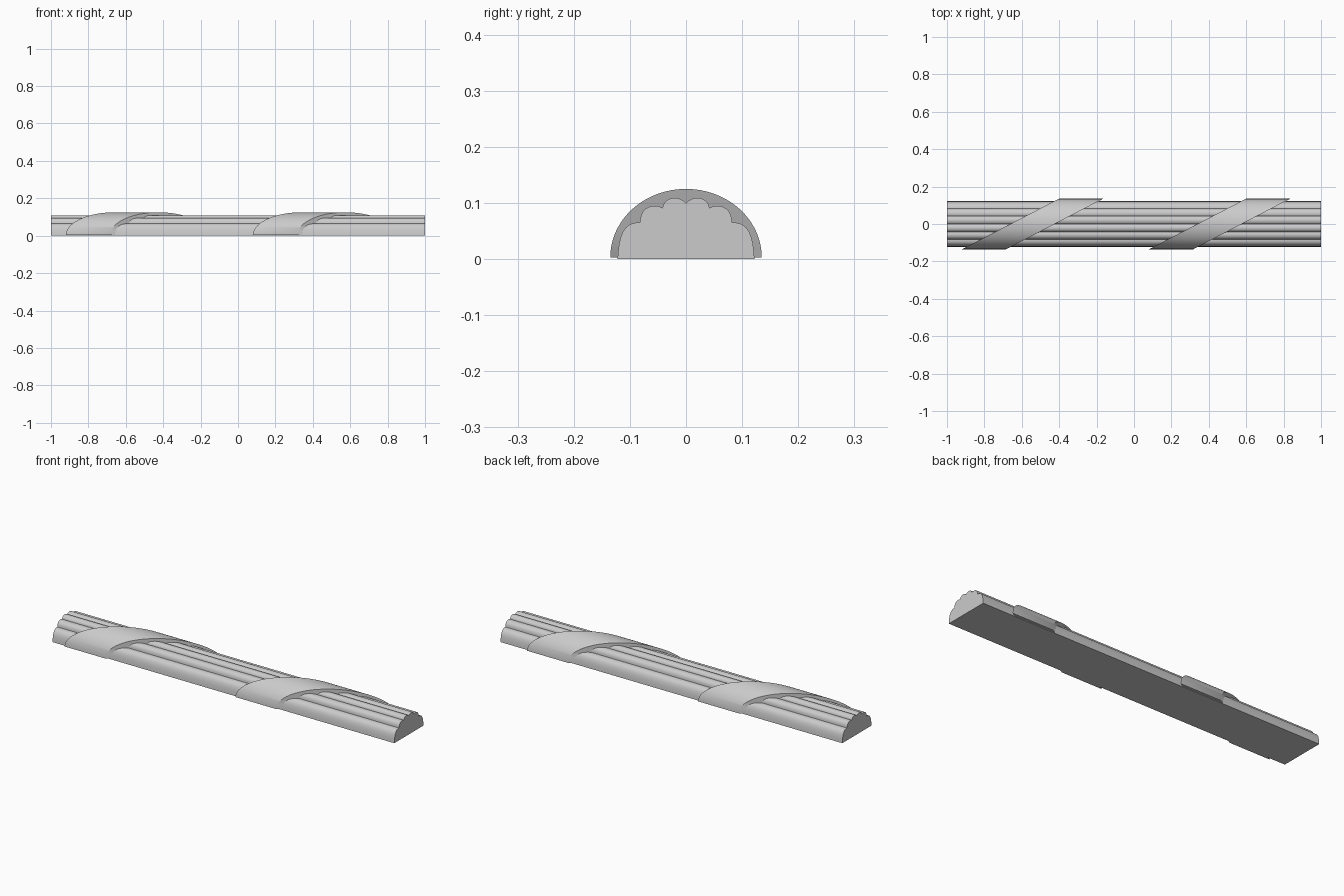
import bpy, bmesh, math
from mathutils import Vector
from mathutils.geometry import interpolate_bezier

if "Cube" in bpy.data.objects:
    bpy.data.objects.remove(bpy.data.objects["Cube"])


def prism(name, left, right):
    """Solid between two matching end outlines."""
    bm = bmesh.new()
    a = [bm.verts.new(p) for p in left]
    b = [bm.verts.new(p) for p in right]
    n = len(a)
    for i in range(n):
        j = (i + 1) % n
        bm.faces.new((a[i], a[j], b[j], b[i]))
    bm.faces.new(a)
    bm.faces.new(b)
    bmesh.ops.recalc_face_normals(bm, faces=bm.faces)
    mesh = bpy.data.meshes.new(name)
    bm.to_mesh(mesh)
    bm.free()
    ob = bpy.data.objects.new(name, mesh)
    bpy.context.collection.objects.link(ob)
    bpy.ops.object.select_all(action='DESELECT')
    ob.select_set(True)
    bpy.context.view_layer.objects.active = ob
    bpy.ops.object.shade_smooth_by_angle(angle=math.radians(35))
    return ob


# Reeded bar: three lobes per side, mirrored
lobes = [
    [(0, .099), (.008, .112), (.038, .115), (.042, .091)],
    [(.042, .091), (.05, .098), (.082, .099), (.082, .065)],
    [(.082, .065), (.115, .067), (.120, .035), (.122, 0)],
]
half = [Vector((0, .099))]
for lobe in lobes:
    pts = [Vector((y, z, 0)) for y, z in lobe]
    half += [p.to_2d() for p in interpolate_bezier(*pts, 12)[1:]]
outline = [(p.x, p.y) for p in half] + [(-p.x, p.y) for p in reversed(half[1:])]
prism("reeded_bar", [(-1, y, z) for y, z in outline], [(1, y, z) for y, z in outline])

# Ribbons wrapped diagonally over the bar
SLOPE, WIDTH, BASE = 1.92, .237, .003
N = 48
arch = [(.135 * math.cos(math.pi * i / N), BASE + .122 * math.sin(math.pi * i / N))
        for i in range(N + 1)]
for k, x0 in enumerate((-.661, .339)):
    prism(f"ribbon_{k + 1}",
          [(x0 + SLOPE * y, y, z) for y, z in arch],
          [(x0 + WIDTH + SLOPE * y, y, z) for y, z in arch])
